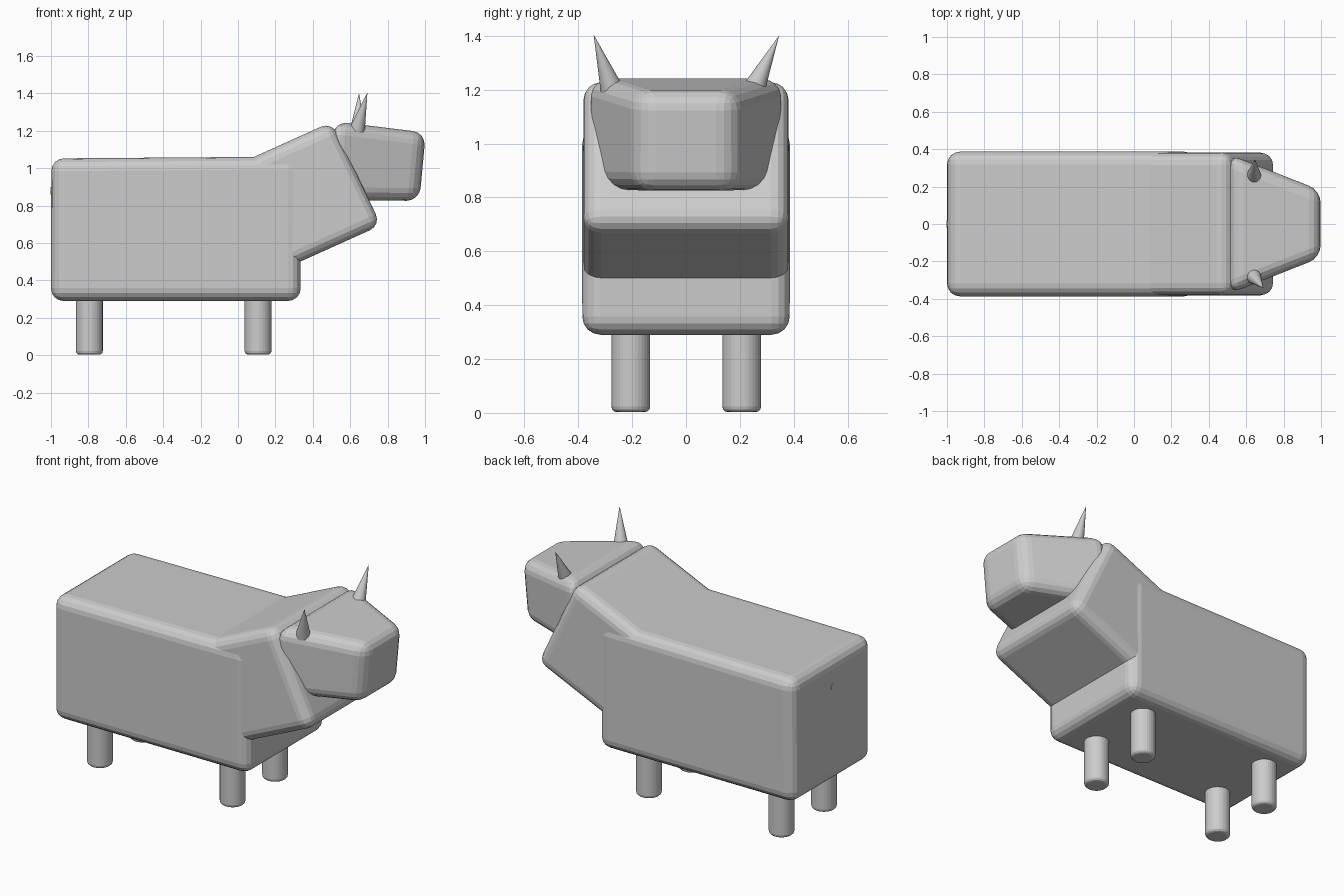
import bpy
from mathutils import Vector

if "Cube" in bpy.data.objects:
    bpy.data.objects.remove(bpy.data.objects["Cube"])


def add_bevel(obj, width, segments):
    mod = obj.modifiers.new("Rounded edges", 'BEVEL')
    mod.width = width
    mod.segments = segments
    mod.limit_method = 'ANGLE'
    mod.angle_limit = 0.6


def block(name, profile, bevel):
    """Four-sided block from side-view points (x, z, half width)."""
    n = len(profile)
    verts = [(x, -w, z) for x, z, w in profile] + [(x, w, z) for x, z, w in profile]
    faces = [tuple(range(n)), tuple(range(2 * n - 1, n - 1, -1))]
    faces += [((i + 1) % n, i, n + i, n + (i + 1) % n) for i in range(n)]
    mesh = bpy.data.meshes.new(name)
    mesh.from_pydata(verts, [], faces)
    obj = bpy.data.objects.new(name, mesh)
    bpy.context.collection.objects.link(obj)
    add_bevel(obj, bevel, 4)
    return obj


def rod(name, start, end, r1, r2, sides=32):
    """Cylinder or cone between two points."""
    a, b = Vector(start), Vector(end)
    bpy.ops.mesh.primitive_cone_add(vertices=sides, radius1=r1, radius2=r2,
                                    depth=(b - a).length, location=(a + b) / 2)
    obj = bpy.context.object
    obj.name = name
    obj.rotation_mode = 'QUATERNION'
    obj.rotation_quaternion = (b - a).to_track_quat('Z', 'Y')
    return obj


# Long rounded torso
block("body", [(-1.0, 0.29, 0.385), (0.335, 0.29, 0.385),
               (0.335, 1.062, 0.387), (-0.998, 1.052, 0.387)], 0.068)

# Thick neck rising forward, overlapping the torso
block("neck", [(0.055, 0.375, 0.381), (0.765, 0.695, 0.381),
               (0.502, 1.248, 0.381), (-0.208, 0.928, 0.381)], 0.065)

# Head tapering towards the muzzle
block("head", [(0.475, 0.83, 0.375), (0.97, 0.825, 0.18),
               (1.004, 1.19, 0.18), (0.515, 1.25, 0.372)], 0.068)

# Legs
for end, x in (("rear", -0.795), ("front", 0.107)):
    for side, y in (("right", -0.205), ("left", 0.207)):
        leg = rod(f"{end}_{side}_leg", (x, y, 0.003), (x, y, 0.42), 0.072, 0.072)
        add_bevel(leg, 0.02, 3)

# Horns splaying outwards
rod("right_horn", (0.637, -0.277, 1.205), (0.692, -0.343, 1.405), 0.042, 0.0)
rod("left_horn", (0.64, 0.253, 1.205), (0.647, 0.346, 1.402), 0.042, 0.0)

# Tail stub just breaking the rear surface
rod("tail_stub", (-0.95, 0, 0.88), (-1.002, 0, 0.88), 0.02, 0.02, 16)
